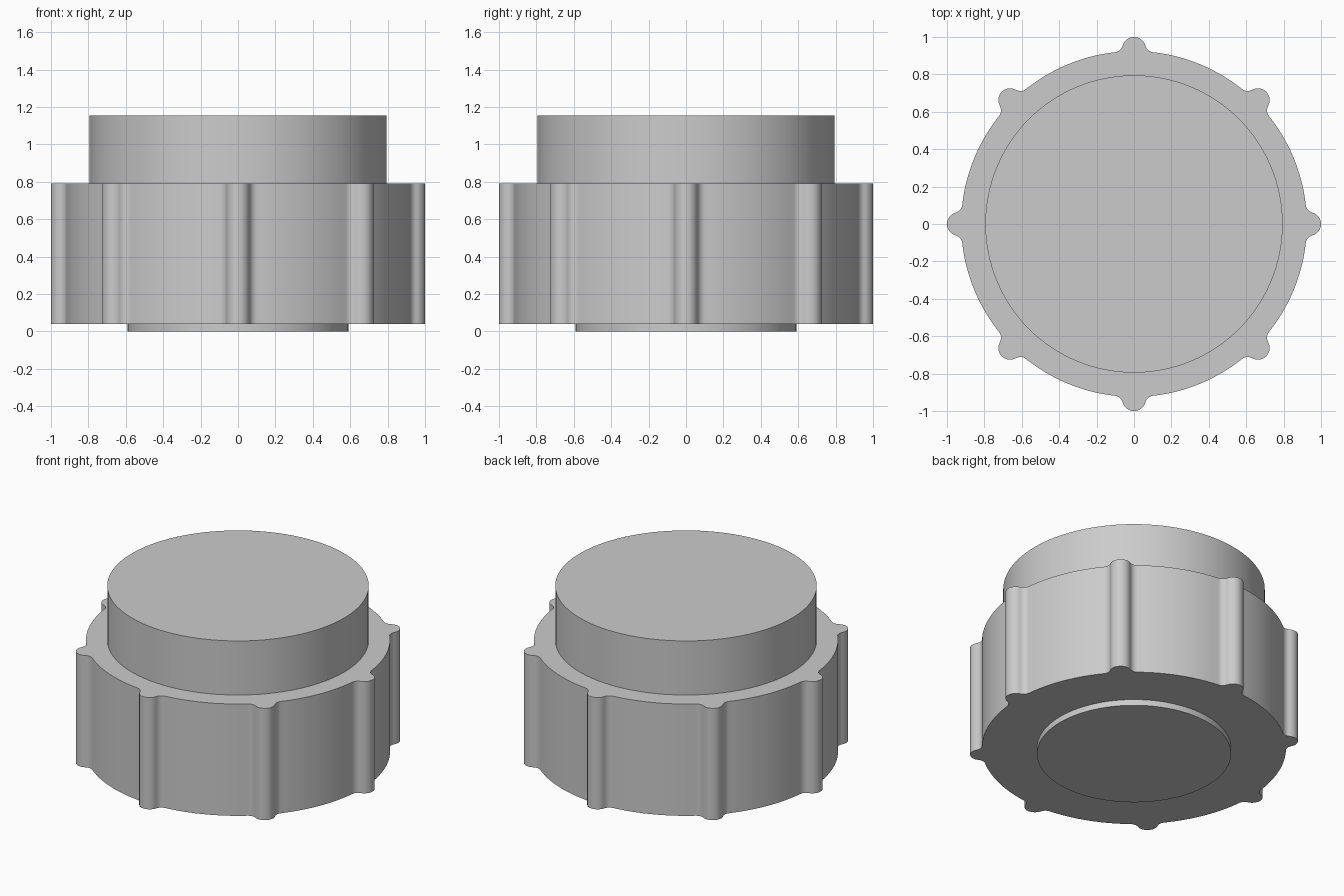
import bpy, bmesh
from math import pi, sin, cos, atan2, sqrt, radians
from mathutils import Vector, Matrix

cube = bpy.data.objects.get("Cube")
if cube:
    bpy.data.objects.remove(cube)

grey = bpy.data.materials.new("plain_grey")
grey.use_nodes = True
colour = (0.6, 0.6, 0.6, 1)
grey.diffuse_color = colour
grey.node_tree.nodes["Principled BSDF"].inputs["Base Color"].default_value = colour


def arc(centre, radius, start, end, steps):
    return [Vector((centre[0] + radius * cos(start + (end - start) * i / steps),
                    centre[1] + radius * sin(start + (end - start) * i / steps)))
            for i in range(steps + 1)]


def extrude_outline(name, outline, bottom, top):
    bm = bmesh.new()
    base = bm.faces.new([bm.verts.new((p.x, p.y, bottom)) for p in outline])
    walls = bmesh.ops.extrude_face_region(bm, geom=[base], use_keep_orig=True)
    for v in walls["geom"]:
        if isinstance(v, bmesh.types.BMVert):
            v.co.z = top
    bmesh.ops.recalc_face_normals(bm, faces=bm.faces)
    mesh = bpy.data.meshes.new(name)
    bm.to_mesh(mesh)
    bm.free()
    mesh.materials.append(grey)
    obj = bpy.data.objects.new(name, mesh)
    bpy.context.collection.objects.link(obj)
    bpy.ops.object.select_all(action='DESELECT')
    obj.select_set(True)
    bpy.context.view_layer.objects.active = obj
    bpy.ops.object.shade_smooth_by_angle(angle=radians(35))
    return obj


# Collar outline: a circle with eight round grip ribs blended in by fillets
R, RIB, FILLET, RIBS = 0.924, 0.063, 0.05, 8
rib_x = 1 - RIB
fx = ((R + FILLET) ** 2 - (RIB + FILLET) ** 2 + rib_x ** 2) / (2 * rib_x)
fy = sqrt((R + FILLET) ** 2 - fx ** 2)
root = atan2(fy, fx)               # where the fillet meets the collar
neck = atan2(fy, fx - rib_x)       # where the fillet meets the rib
lower = arc((fx, -fy), FILLET, pi - root, pi - neck, 8)
tip = arc((rib_x, 0), RIB, -neck, neck, 16)
upper = [Vector((p.x, -p.y)) for p in reversed(lower)]
wall = arc((0, 0), R, root, 2 * pi / RIBS - root, 16)
sector = lower + tip[1:] + upper[1:] + wall[1:-1]
outline = []
for i in range(RIBS):
    turn = Matrix.Rotation(2 * pi * i / RIBS, 2)
    outline += [turn @ p for p in sector]

extrude_outline("ribbed_collar", outline, 0.04, 0.79)

# Round cap above and shallow round foot below
extrude_outline("top_cap", arc((0, 0), 0.795, 0, 2 * pi, 128)[:-1], 0.78, 1.153)
extrude_outline("bottom_foot", arc((0, 0), 0.59, 0, 2 * pi, 128)[:-1], 0, 0.05)
